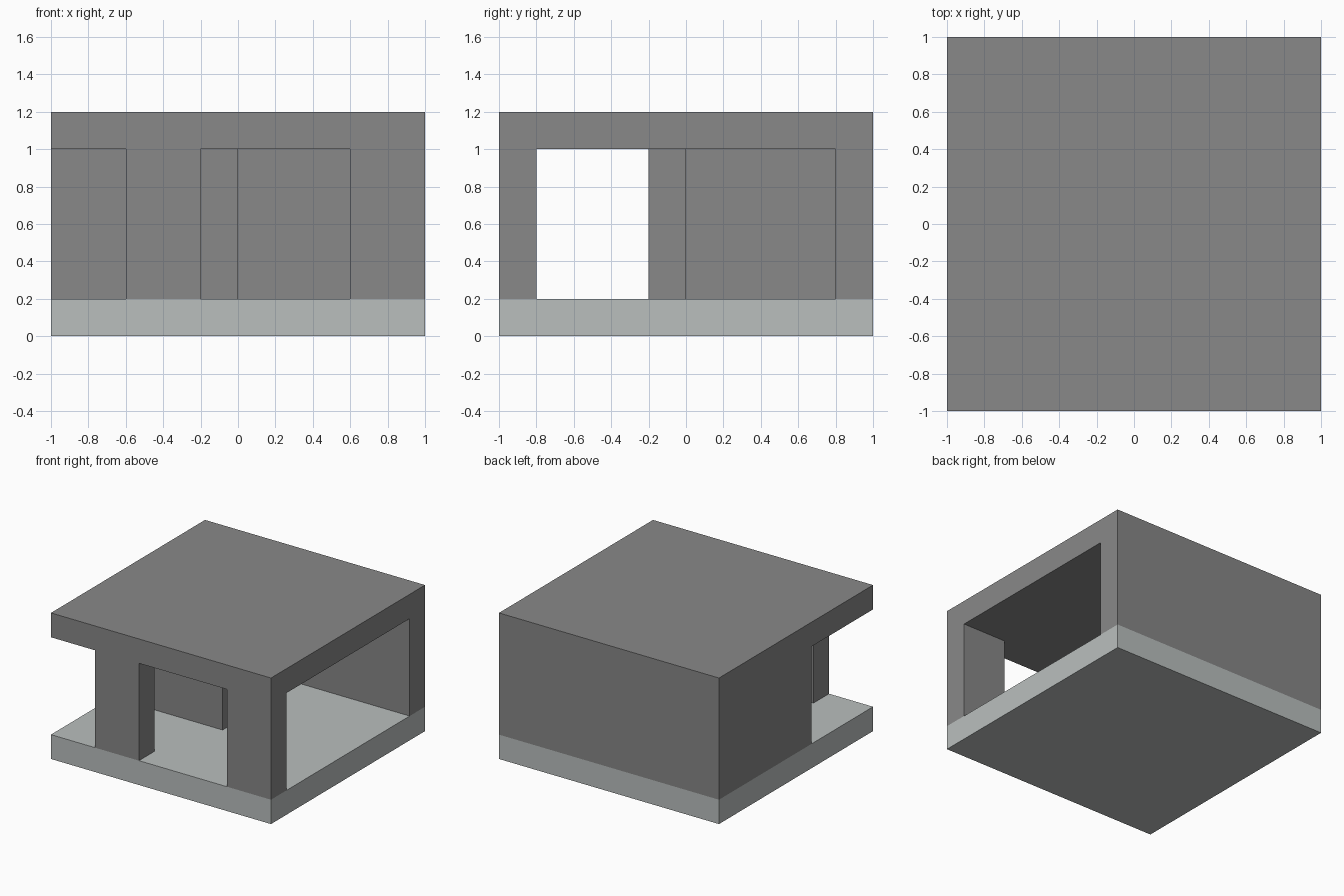
import bpy

cube = bpy.data.objects.get("Cube")
if cube:
    bpy.data.objects.remove(cube, do_unlink=True)


def make_material(name, color):
    mat = bpy.data.materials.new(name)
    mat.use_nodes = True
    mat.diffuse_color = color
    mat.node_tree.nodes["Principled BSDF"].inputs["Base Color"].default_value = color
    return mat


concrete = make_material("dark grey concrete", (0.246, 0.246, 0.246, 1))
paving = make_material("pale grey floor", (0.49, 0.52, 0.515, 1))


def block(name, x, y, z, mat):
    """Box spanning the given (min, max) ranges."""
    bpy.ops.mesh.primitive_cube_add(size=1)
    obj = bpy.context.object
    obj.name = name
    spans = (x, y, z)
    for v in obj.data.vertices:
        v.co = [s[1] if c > 0 else s[0] for c, s in zip(v.co, spans)]
    obj.data.materials.append(mat)
    return obj


FULL = (-1, 1)
WALL = (0.2, 1)

# Floor and roof slabs
block("floor_slab", FULL, FULL, (0, 0.2), paving)
block("roof_slab", FULL, FULL, (1, 1.2), concrete)

# Outer walls, with a doorway between the two front pieces
block("back_wall", FULL, (0.8, 1), WALL, concrete)
block("left_side_wall", (-1, -0.8), (-0.2, 0.8), WALL, concrete)
block("front_wall_by_porch", (-0.6, -0.2), (-1, -0.8), WALL, concrete)
block("front_wall_corner", (0.6, 1), (-1, -0.8), WALL, concrete)

# Inner partition between porch and back room
block("partition_wall", (-0.8, 0), (-0.2, 0), WALL, concrete)
